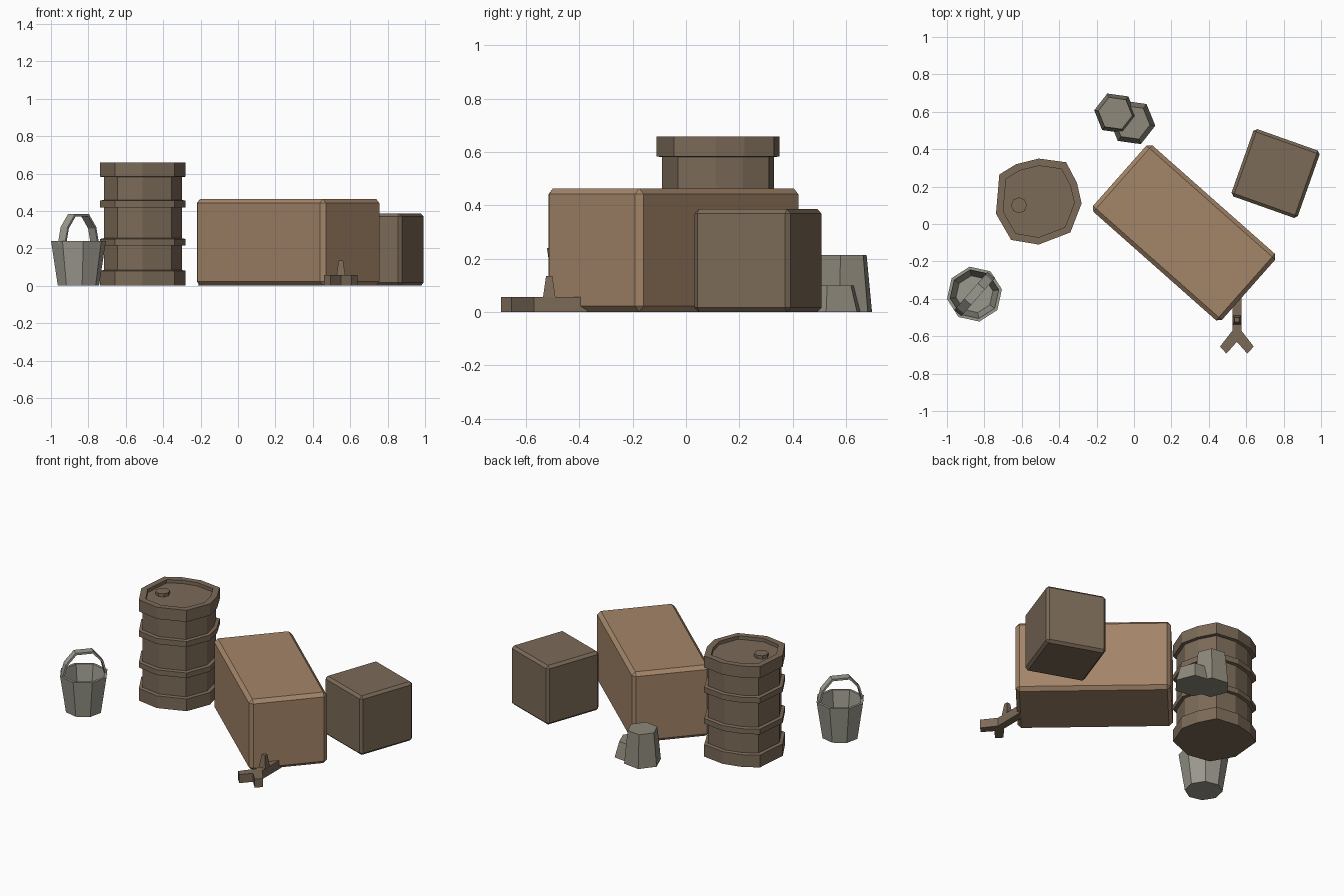
import bpy, bmesh
from math import radians, cos, sin, pi
from mathutils import Vector

if "Cube" in bpy.data.objects:
    bpy.data.objects.remove(bpy.data.objects["Cube"])


def material(name, rgb):
    m = bpy.data.materials.new(name)
    m.diffuse_color = (*rgb, 1)
    m.use_nodes = True
    m.node_tree.nodes["Principled BSDF"].inputs["Base Color"].default_value = m.diffuse_color
    return m


TAN = material("cardboard", (0.37, 0.235, 0.14))
BROWN = material("dull_brown", (0.2, 0.145, 0.098))
STEEL = material("steel", (0.33, 0.32, 0.27))
CLAY = material("clay_grey", (0.27, 0.25, 0.2))


def finish(bm, name, mat):
    bmesh.ops.recalc_face_normals(bm, faces=bm.faces)
    me = bpy.data.meshes.new(name)
    bm.to_mesh(me)
    bm.free()
    me.materials.append(mat)
    ob = bpy.data.objects.new(name, me)
    bpy.context.collection.objects.link(ob)
    return ob


def loft(name, rings, mat):
    """Skin a stack of equal-length rings and cap both ends."""
    bm = bmesh.new()
    loops = [[bm.verts.new(p) for p in r] for r in rings]
    n = len(loops[0])
    for a, b in zip(loops, loops[1:]):
        for i in range(n):
            j = (i + 1) % n
            bm.faces.new((a[i], a[j], b[j], b[i]))
    bm.faces.new(loops[0][::-1])
    bm.faces.new(loops[-1])
    return finish(bm, name, mat)


def ngon(cx, cy, r, z, n, turn=0):
    return [(cx + r * cos(turn + 2 * pi * i / n), cy + r * sin(turn + 2 * pi * i / n), z)
            for i in range(n)]


def box(name, center, size, turn, bevel, mat):
    bm = bmesh.new()
    bmesh.ops.create_cube(bm, size=1)
    bmesh.ops.scale(bm, vec=size, verts=bm.verts)
    bmesh.ops.bevel(bm, geom=bm.edges[:], offset=bevel, segments=1, affect='EDGES')
    ob = finish(bm, name, mat)
    ob.location = (*center, size[2] / 2)
    ob.rotation_euler.z = radians(turn)


# Crates
box("large_crate", (0.268, -0.047), (0.92, 0.475, 0.464), -41.5, 0.022, TAN)
box("small_crate", (0.757, 0.27), (0.376, 0.382, 0.386), -19.5, 0.016, BROWN)

# Barrel: dented outline, stepped hoops, recessed lid
outline = [(0, .23), (.147, .21), (.205, .1), (.23, -.01), (.17, -.165), (0, -.23),
           (-.147, -.205), (-.228, -.065), (-.21, .145), (-.12, .2)]
profile = [(1, 0), (1, .08), (.91, .084), (.91, .214), (1, .216), (1, .25), (.91, .254),
           (.91, .417), (1, .419), (1, .455), (.91, .459), (.91, .581), (1, .583),
           (1, .659), (.83, .659), (.83, .637)]
loft("barrel", [[(-.51 + x * s, .12 + y * s, z) for x, y in outline] for s, z in profile], BROWN)
loft("barrel_plug", [ngon(-.615, .1, .043, z, 8) for z in (.63, .658)], BROWN)

# Open bucket
t = radians(10)
loft("bucket", [ngon(-.853, -.375, r, z, 8, t) for r, z in
                ((.112, 0), (.149, .24), (.132, .24), (.1, .02))], STEEL)

# Bucket handle: flat strap arched across the rim
along = Vector((.66, .75, 0)).normalized()
across = Vector((-along.y, along.x, 0)) * .025
arch = [(-.138, .225), (-.115, .315), (-.055, .384), (.055, .384), (.115, .315), (.138, .225)]
rings = []
for d, z in arch:
    p = Vector((-.853, -.375, z)) + along * d
    q = Vector((-.853, -.375, .2 + (z - .2) * .93)) + along * d * .92
    rings.append([p - across, p + across, q + across, q - across])
loft("bucket_handle", rings, STEEL)

# Upturned pots
for name, cx, cy, r0, r1, h, a in (("tall_pot", -.1, .592, .114, .092, .214, -8),
                                   ("short_pot", -.01, .543, .125, .096, .1, -8)):
    loft(name, [ngon(cx, cy, r, z, 6, radians(a)) for r, z in ((r0, 0), (r1, h))], CLAY)

# Forked tap: stem, two mirrored prongs and an upright lever
half = [(.024, -.37), (.024, -.57), (.09, -.655), (.056, -.693)]
fork = [(x, y) for x, y in half] + [(0, -.63)] + [(-x, y) for x, y in half[::-1]]
loft("forked_tap", [[(.55 + x, y, z) for x, y in fork] for z in (0, .056)], BROWN)
loft("tap_lever", [[(.55 + sx * w, -.513 + sy * w, z) for sx, sy in ((-1, -1), (1, -1), (1, 1), (-1, 1))]
                   for w, z in ((.024, .05), (.012, .135))], BROWN)
